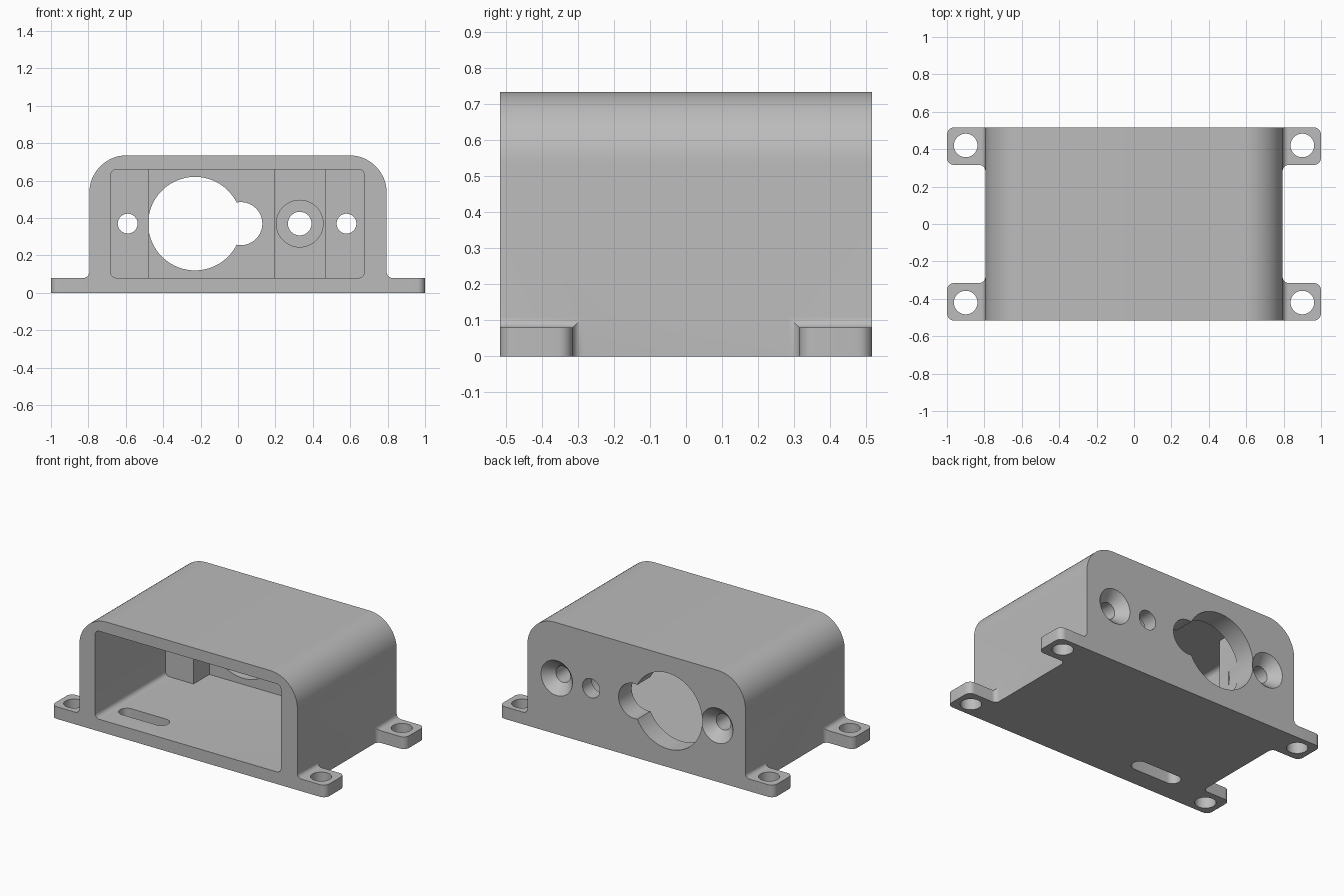
import bpy, bmesh, math
from mathutils import Matrix

if "Cube" in bpy.data.objects:
    bpy.data.objects.remove(bpy.data.objects["Cube"])

grey = bpy.data.materials.new("grey_plastic")
grey.diffuse_color = (0.5, 0.5, 0.5, 1)
grey.use_nodes = True
grey.node_tree.nodes["Principled BSDF"].inputs["Base Color"].default_value = grey.diffuse_color


def make(name, bm):
    bmesh.ops.recalc_face_normals(bm, faces=bm.faces)
    me = bpy.data.meshes.new(name)
    bm.to_mesh(me)
    bm.free()
    me.materials.append(grey)
    ob = bpy.data.objects.new(name, me)
    bpy.context.collection.objects.link(ob)
    return ob


def loft(name, rings):
    bm = bmesh.new()
    vs = [[bm.verts.new(p) for p in r] for r in rings]
    n = len(vs[0])
    for a, b in zip(vs, vs[1:]):
        for i in range(n):
            bm.faces.new((a[i], a[(i + 1) % n], b[(i + 1) % n], b[i]))
    bm.faces.new(vs[0])
    bm.faces.new(vs[-1])
    return make(name, bm)


def rounded(x0, x1, z0, z1, r_low, r_top, seg):
    """Rounded rectangle outline, counter-clockwise from lower left."""
    pts = []
    for cx, cz, r, a in ((x0, z0, r_low, 180), (x1, z0, r_low, 270),
                         (x1, z1, r_top, 0), (x0, z1, r_top, 90)):
        ox = cx + r if cx == x0 else cx - r
        oz = cz + r if cz == z0 else cz - r
        for i in range(seg + 1 if r else 1):
            t = math.radians(a + 90 * i / seg)
            pts.append((ox + r * math.cos(t), oz + r * math.sin(t)))
    return pts


def prism_y(name, pts, y0, y1):
    return loft(name, [[(x, y, z) for x, z in pts] for y in (y0, y1)])


def prism_z(name, pts, z0, z1):
    return loft(name, [[(x, y, z) for x, y in pts] for z in (z0, z1)])


def circle(cx, cy, r, n=64):
    return [(cx + r * math.cos(2 * math.pi * i / n),
             cy + r * math.sin(2 * math.pi * i / n)) for i in range(n)]


def boolean(ob, other, op='DIFFERENCE'):
    m = ob.modifiers.new("bool", 'BOOLEAN')
    m.operation, m.solver, m.object = op, 'EXACT', other
    bpy.context.view_layer.objects.active = ob
    bpy.ops.object.modifier_apply(modifier=m.name)
    bpy.data.objects.remove(other)


HY, MID = 0.517, 0.37

# main body with large rounded top edges
housing = prism_y("housing", rounded(-0.795, 0.795, 0, 0.735, 0, 0.2, 16), -HY, HY)

# mounting tabs: sections along x flare into the body and round off at the tip
sections = [(0.70, 0.03, 0)]
for i in range(9):
    t = math.radians(90 * i / 8)
    sections.append((0.795 + 0.03 * (1 - math.cos(t)), 0.03 * (1 - math.sin(t)), 0))
for i in range(9):
    t = math.radians(90 * i / 8)
    sections.append((0.96 + 0.04 * math.sin(t), 0, 0.04 * (1 - math.cos(t))))
for sx in (-1, 1):
    for sy in (-1, 1):
        rings = []
        for x, o, c in sections:
            y0, y1, z = 0.315 - o + c, HY - c, 0.08 + o
            rings.append([(sx * x, sy * y0, 0), (sx * x, sy * y1, 0),
                          (sx * x, sy * y1, z), (sx * x, sy * y0, z)])
        boolean(housing, loft("tab", rings), 'UNION')
        boolean(housing, prism_z("tab_hole", circle(sx * 0.9, sy * 0.42, 0.063), -0.1, 0.2))

# front cavity and the deeper pockets between the screw blocks
boolean(housing, prism_y("cavity", rounded(-0.68, 0.675, 0.08, 0.66, 0.03, 0.03, 6), -0.7, 0.215))
boolean(housing, prism_y("pocket", rounded(-0.475, 0.195, 0.08, 0.66, 0, 0, 1), 0.1, 0.38))
boolean(housing, prism_y("jack_pocket", rounded(0.195, 0.465, 0.08, 0.66, 0, 0, 1), 0.1, 0.30))

# keyhole opening in the back wall
boolean(housing, prism_y("keyhole_large", circle(-0.23, MID, 0.25, 96), 0.3, 0.7))
boolean(housing, prism_y("keyhole_small", circle(0.015, MID, 0.115), 0.3, 0.7))

# stepped hole, wide from inside
boolean(housing, prism_y("step_hole", circle(0.33, MID, 0.063), 0.1, 0.7))
boolean(housing, prism_y("counterbore", circle(0.33, MID, 0.125), 0.1, 0.42))

# countersunk screw holes
for x in (-0.59, 0.58):
    rings = [[(px, y, pz) for px, pz in circle(x, MID, r)]
             for y, r in ((0.1, 0.053), (HY - 0.065, 0.053), (HY + 0.02, 0.134))]
    boolean(housing, loft("screw_hole", rings))

# cable slot in the floor
boolean(housing, prism_z("slot", rounded(-0.625, -0.275, -0.385, -0.285, 0.048, 0.048, 8), -0.1, 0.2))

bpy.ops.object.select_all(action='DESELECT')
housing.select_set(True)
bpy.context.view_layer.objects.active = housing
bpy.ops.object.shade_smooth_by_angle(angle=math.radians(30))
